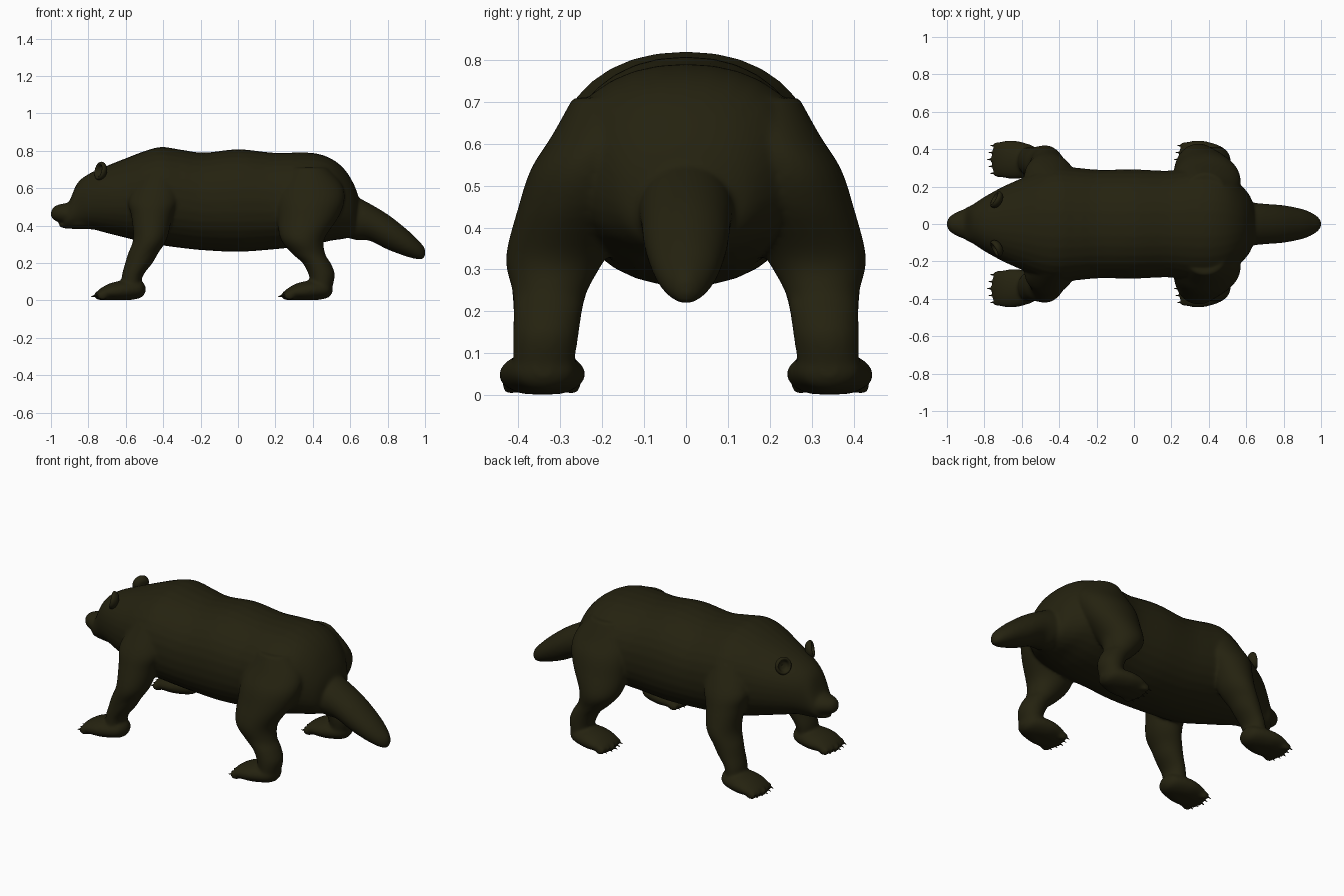
import bpy, bmesh
from math import sin, cos, pi, copysign
from mathutils import Vector, Matrix

if "Cube" in bpy.data.objects:
    bpy.data.objects.remove(bpy.data.objects["Cube"])

fur = bpy.data.materials.new("dark olive fur")
fur.use_nodes = True
colour = (0.018, 0.016, 0.005, 1)
fur.diffuse_color = colour
bsdf = fur.node_tree.nodes["Principled BSDF"]
bsdf.inputs["Base Color"].default_value = colour
bsdf.inputs["Roughness"].default_value = 0.8


def resample(stations, steps=5):
    """Smooth curve through all the stations."""
    pts = [Vector(s) for s in stations]
    out = []
    for i in range(len(pts) - 1):
        a, b, c, d = pts[max(i - 1, 0)], pts[i], pts[i + 1], pts[min(i + 2, len(pts) - 1)]
        for k in range(steps):
            t = k / steps
            out.append(b + (c - a) * (t / 2) + (a * 2 - b * 5 + c * 4 - d) * (t * t / 2)
                       + (b * 3 - a - c * 3 + d) * (t ** 3 / 2))
    return out + [pts[-1]]


def loft(bm, stations, place, power=1.0, sides=32):
    """Closed tube: each station is (along, u, v, radius u, radius v)."""
    rings = []
    for along, u, v, ru, rv in resample(stations):
        ring = []
        for k in range(sides):
            a = 2 * pi * k / sides
            c, s = cos(a), sin(a)
            pu = u + max(ru, 0.003) * copysign(abs(c) ** power, c)
            pv = v + max(rv, 0.003) * copysign(abs(s) ** power, s)
            ring.append(bm.verts.new(place(along, pu, pv)))
        rings.append(ring)
    faces = [bm.faces.new(rings[0]), bm.faces.new(rings[-1])]
    for r, q in zip(rings, rings[1:]):
        for k in range(sides):
            n = (k + 1) % sides
            faces.append(bm.faces.new((r[k], r[n], q[n], q[k])))
    bmesh.ops.recalc_face_normals(bm, faces=faces)


def blob(bm, centre, size, turn=Matrix()):
    """Ellipsoid."""
    m = Matrix.Translation(centre) @ turn @ Matrix.Diagonal((*size, 1))
    bmesh.ops.create_uvsphere(bm, u_segments=20, v_segments=12, radius=1, matrix=m)


def finish(name, bm):
    mesh = bpy.data.meshes.new(name)
    bm.to_mesh(mesh)
    bm.free()
    mesh.materials.append(fur)
    for p in mesh.polygons:
        p.use_smooth = True
    obj = bpy.data.objects.new(name, mesh)
    bpy.context.scene.collection.objects.link(obj)
    return obj


def spine(rows):
    """Turn (x, bottom, top, half width) rows into loft stations."""
    return [(x, 0, (b + t) / 2, w, (t - b) / 2) for x, b, t, w in rows]


def along_x(a, u, v):
    return (a, u, v)


skin = bmesh.new()

# Torso and head
loft(skin, spine([
    (-0.93, .385, .50, .06), (-0.90, .385, .535, .085), (-0.86, .385, .625, .105),
    (-0.80, .385, .675, .145), (-0.70, .36, .72, .20), (-0.60, .335, .76, .245),
    (-0.50, .31, .798, .29), (-0.41, .295, .82, .31), (-0.30, .28, .805, .30),
    (-0.18, .268, .79, .29), (0, .26, .808, .292), (0.18, .272, .79, .285),
    (0.30, .285, .79, .30), (0.41, .30, .787, .30), (0.50, .32, .757, .27),
    (0.57, .33, .70, .21), (0.62, .35, .62, .15), (0.645, .40, .55, .08)]),
    along_x, 0.92)

# Muzzle, nose and lower jaw
loft(skin, spine([(-1.0, .45, .475, .015), (-0.985, .43, .50, .04), (-0.95, .415, .515, .062),
                  (-0.90, .40, .525, .082), (-0.82, .40, .56, .10)]), along_x)
loft(skin, spine([(-0.955, .395, .41, .02), (-0.93, .386, .425, .045),
                  (-0.88, .382, .45, .07), (-0.78, .38, .48, .10)]), along_x)

# Tail
loft(skin, spine([
    (0.52, .36, .60, .12), (0.62, .325, .56, .115), (0.70, .32, .52, .108),
    (0.80, .272, .46, .10), (0.90, .235, .382, .08), (0.96, .22, .325, .055),
    (0.99, .222, .293, .03), (1.0, .24, .275, .012)]), along_x)

# Legs: (height, x, y, x radius, y radius)
front_leg = [(.68, -.42, .19, .10, .09), (.54, -.45, .25, .135, .11), (.45, -.46, .28, .11, .11),
             (.33, -.47, .31, .09, .11), (.25, -.508, .325, .08, .09),
             (.20, -.53, .33, .073, .082), (.13, -.565, .335, .056, .075),
             (.06, -.57, .34, .05, .07)]
hind_leg = [(.71, .38, .18, .10, .09), (.62, .39, .20, .165, .12), (.54, .39, .235, .18, .135),
            (.45, .375, .26, .165, .14), (.33, .345, .31, .118, .12),
            (.25, .378, .325, .088, .09), (.20, .42, .33, .075, .082),
            (.14, .447, .335, .07, .078), (.07, .45, .34, .055, .072)]
# Paw: (distance from heel, y, height, half width, half height)
paw = [(0, .34, .06, .02, .02), (-.03, .34, .058, .07, .046), (-.12, .342, .052, .10, .054),
       (-.19, .345, .045, .10, .046), (-.24, .345, .032, .085, .032),
       (-.258, .345, .028, .06, .02)]
HEELS = (-0.495, 0.505)

for side in (1, -1):
    for leg in (front_leg, hind_leg):
        loft(skin, leg, lambda z, x, y: (x, side * y, z))
    for heel in HEELS:
        loft(skin, paw, lambda a, y, z: (heel + a, side * y, max(z, 0.002)))
        for i in range(-2, 3):
            blob(skin, (heel - .245 + .008 * abs(i), side * (.345 + i * .037), .026),
                 (.032, .02, .024))

body = finish("body_skin", skin)
remesh = body.modifiers.new("blend parts", "REMESH")
remesh.mode = "VOXEL"
remesh.voxel_size = 0.009
remesh.use_smooth_shade = True
soften = body.modifiers.new("soften joins", "SMOOTH")
soften.factor = 0.5
soften.iterations = 6

for side, label in ((1, "left"), (-1, "right")):
    # Round ear: a cupped dish with a thick rim, facing forward and outward
    ear = bmesh.new()
    turn = Matrix.Rotation(-side * 0.5, 4, "Z") @ Matrix.Rotation(0.2, 4, "Y")
    profile = [(.012, 0), (.006, .022), (-.010, .032), (-.014, .040), (-.006, .047),
               (.008, .045), (.024, .03), (.03, 0)]
    rings = [(a, 0, 0, r, r * 1.05) for a, r in profile]
    spot = Vector((-0.735, side * 0.13, 0.692))
    loft(ear, rings, lambda a, u, v: spot + turn @ Vector((a, u, v)))
    finish(label + "_ear", ear)

    # Claws
    claws = bmesh.new()
    for heel in HEELS:
        for i in range(-2, 3):
            tip = (heel - .275 + .008 * abs(i), side * (.345 + i * .037), .024)
            m = Matrix.Translation(tip) @ Matrix.Rotation(-pi / 2 - 0.25, 4, "Y")
            bmesh.ops.create_cone(claws, cap_ends=True, segments=8, radius1=.008,
                                  radius2=.001, depth=.034, matrix=m)
    finish(label + "_claws", claws)
